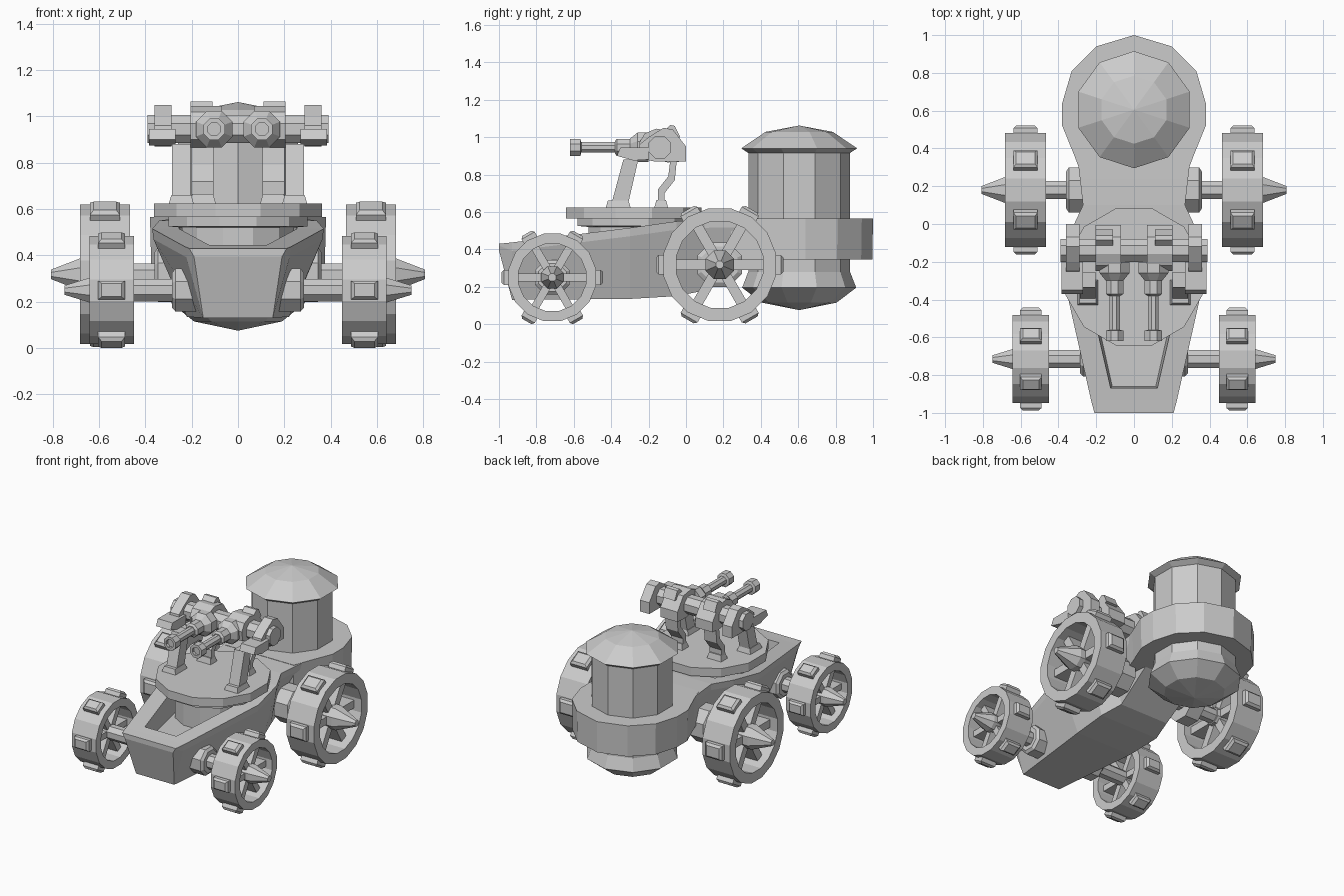
import bpy, bmesh, math
from mathutils import Vector

if "Cube" in bpy.data.objects:
    bpy.data.objects.remove(bpy.data.objects["Cube"])


def finish(name, bm):
    bmesh.ops.remove_doubles(bm, verts=bm.verts, dist=1e-5)
    bmesh.ops.recalc_face_normals(bm, faces=bm.faces)
    me = bpy.data.meshes.new(name)
    bm.to_mesh(me)
    bm.free()
    ob = bpy.data.objects.new(name, me)
    bpy.context.collection.objects.link(ob)
    return ob


def loft(name, rings, caps=True, loop=False):
    bm = bmesh.new()
    vs = [[bm.verts.new(p) for p in r] for r in rings]
    n = len(vs[0])
    pairs = list(zip(vs, vs[1:])) + ([(vs[-1], vs[0])] if loop else [])
    for a, b in pairs:
        for i in range(n):
            j = (i + 1) % n
            bm.faces.new((a[i], a[j], b[j], b[i]))
    if caps and not loop:
        bm.faces.new(vs[0])
        bm.faces.new(vs[-1])
    return finish(name, bm)


def lathe(name, prof, n, c=(0, 0, 0), axis='Z', s=1, phase=0.0, loop=False):
    """Profile of (radius, distance along axis) spun around c."""
    rings = []
    for r, t in prof:
        ring = []
        for i in range(n):
            a = 2 * math.pi * i / n + phase
            u, v = max(r, 1e-6) * math.cos(a), max(r, 1e-6) * math.sin(a)
            p = {'Z': (u, v, t), 'X': (s * t, u, v), 'Y': (u, t, v)}[axis]
            ring.append(Vector(c) + Vector(p))
        rings.append(ring)
    caps = prof[0][0] > 0 and prof[-1][0] > 0
    return loft(name, rings, caps, loop)


def prism_x(name, outline, x0, x1):
    """Side outline of (y, z) extruded across x."""
    return loft(name, [[(x, y, z) for y, z in outline] for x in (x0, x1)])


def box(name, x0, x1, y0, y1, z0, z1, taper=0.0):
    lo = [(x0, y0, z0), (x1, y0, z0), (x1, y1, z0), (x0, y1, z0)]
    t = taper
    hi = [(x0 + t, y0 + t, z1), (x1 - t, y0 + t, z1), (x1 - t, y1 - t, z1), (x0 + t, y1 - t, z1)]
    return loft(name, [lo, hi])


# Hull: y, top half width, top z, bottom half width, bottom z
secs = [(-1.0, .21, .43, .19, .395), (-.93, .228, .437, .15, .13), (-.3, .37, .515, .22, .135),
        (-.05, .34, .55, .23, .15), (.1, .27, .56, .19, .18), (.36, .30, .565, .2, .35)]
rings = []
for y, wt, zt, wb, zb in secs:
    h = .045 if y > -.95 else .01
    rings.append([(-wt, y, zt), (wt, y, zt), (wt - .005, y, zt - h),
                  (wb, y, zb), (-wb, y, zb), (-wt + .005, y, zt - h)])
hull = loft("hull", rings)

# Open well in the front deck
well = loft("well_cutter", [
    [(-w + d, y, z), (w - d, y, z), (w - d - .03, y + e, .34), (-w + d + .03, y + e, .34)]
    for y, w, z, d, e in ((-.89, .145, .7, 0, .03), (-.3, .27, .7, 0, 0), (.0, .24, .7, 0, 0))])
well.hide_render = True
well.hide_set(True)
cut = hull.modifiers.new("well", 'BOOLEAN')
cut.object = well
cut.solver = 'EXACT'

# Band carrying the boiler
half = [(.27, .24), (.315, .36), (.38, .52), (.38, .64), (.33, .81), (.20, .94)]
ring = half + [(0, 1.0)] + [(-x, y) for x, y in reversed(half)]
loft("boiler_band", [[(x * .985, .6 + (y - .6) * .99, .345) for x, y in ring],
                     [(x, y, .565) for x, y in ring]])

# Boiler tank with domed ends
lathe("boiler", [(0, .075), (.2, .115), (.305, .195), (.272, .28), (.272, .915),
                 (.31, .94), (.18, 1.028), (0, 1.062)], 10, (0, .605, 0), phase=math.pi / 2)

# Turntable
lathe("turntable_neck", [(.25, .34), (.25, .52), (.31, .525), (.31, .57)], 12, (0, -.28, 0), phase=math.pi / 12)
lathe("turntable", [(.375, .565), (.375, .625)], 12, (0, -.28, 0), phase=math.pi / 12)


def wheel(tag, s, y, z, R, x0, x1, tip, hull_x):
    c = (0, y, z)
    mid = (x0 + x1) / 2
    ri = R * .77
    # Rim
    lathe(tag + "_rim", [(ri, x0), (R, x0), (R, x1), (ri, x1)], 16, c, 'X', s, math.pi / 16, loop=True)
    # Spokes and treads
    for k in range(6):
        a = k * math.pi / 3
        rad, tan = Vector((0, math.cos(a), math.sin(a))), Vector((0, -math.sin(a), math.cos(a)))

        def ringat(r, hx, ht):
            return [Vector((s * mid, y, z)) + rad * r + tan * ht * j + Vector((hx * i, 0, 0))
                    for i, j in ((-1, -1), (1, -1), (1, 1), (-1, 1))]
        loft(tag + "_spoke", [ringat(.03, .05, R * .09), ringat(R * .8, .05, R * .09)])
        hx = (x1 - x0) * .3
        loft(tag + "_tread", [ringat(R * .95, hx, R * .17), ringat(R + .02, hx, R * .17),
                              ringat(R + .034, hx - .015, R * .12)])
    # Hub cone, axle and hull mount
    lathe(tag + "_hub", [(R * .2, mid - .07), (R * .27, x1 - .06), (R * .27, x1 - .02), (.022, tip)], 8, c, 'X', s, math.pi / 8)
    lathe(tag + "_axle", [(.052, .1), (.052, mid)], 8, c, 'X', s, math.pi / 8)
    lathe(tag + "_mount", [(R * .42, hull_x - .12), (R * .42, hull_x - .015), (R * .34, hull_x)], 8, c, 'X', s, math.pi / 8)


for s, side in ((1, "left"), (-1, "right")):
    wheel(side + "_rear_wheel", s, .18, .318, .307, .467, .682, .808, .36)
    wheel(side + "_front_wheel", s, -.715, .25, .238, .45, .642, .748, .285)

    # Front leaning leg with foot and head block
    xa, xb = sorted((s * .205, s * .285))
    prism_x(side + "_front_leg", [(-.405, .62), (-.315, .62), (-.255, .88), (-.335, .88)], xa, xb)
    box(side + "_front_foot", xa - .015, xb + .015, -.43, -.295, .62, .66, .012)
    xa, xb = sorted((s * .27, s * .385))
    prism_x(side + "_arm_block", [(-.37, .9), (-.28, .875), (-.2, .88), (-.2, .945), (-.35, .945)], xa, xb)

    # Curved rear leg
    xa, xb = sorted((s * .105, s * .2))
    prism_x(side + "_rear_leg", [(-.15, .63), (-.15, .72), (-.095, .79), (-.085, .87), (-.05, .87),
                                 (-.06, .77), (-.115, .70), (-.115, .63)], xa, xb)
    box(side + "_rear_foot", xa - .01, xb + .01, -.17, -.095, .62, .665, .012)

    # End plate of the cradle
    xa, xb = sorted((s * .288, s * .36))
    prism_x(side + "_end_plate", [(-.26, .89), (-.17, .87), (0, .87), (0, .95), (-.07, 1.04),
                                  (-.12, 1.05), (-.2, 1.0), (-.25, .96)], xa, xb)

    # Gun: breech, sight, receiver, barrel and muzzle
    xa, xb = sorted((s * .07, s * .205))
    prism_x(side + "_breech", [(-.24, .90), (-.1, .865), (-.005, .87), (-.005, .94), (-.07, 1.03),
                               (-.16, 1.045), (-.22, 1.02), (-.25, .97)], xa, xb)
    xa, xb = sorted((s * .11, s * .205))
    prism_x(side + "_sight", [(-.12, 1.03), (-.085, 1.065), (-.06, 1.06), (-.03, 1.0), (-.07, .99)], xa, xb)
    lathe(side + "_receiver", [(.085, -.2), (.085, -.26), (.05, -.3), (.05, -.37), (.035, -.38)], 8,
          (s * .103, 0, .945), 'Y', 1, math.pi / 8)
    lathe(side + "_barrel", [(.03, -.3), (.03, -.57)], 8, (s * .103, 0, .945), 'Y', 1, math.pi / 8)
    lathe(side + "_muzzle", [(.03, -.6), (.03, -.62), (.05, -.62), (.05, -.565), (.03, -.56)], 8,
          (s * .103, 0, .945), 'Y', 1, math.pi / 8)

# Cross tube joining both guns
lathe("cross_tube", [(.065, -.39), (.065, .39)], 8, (0, -.14, .945), 'X', 1, math.pi / 8)
